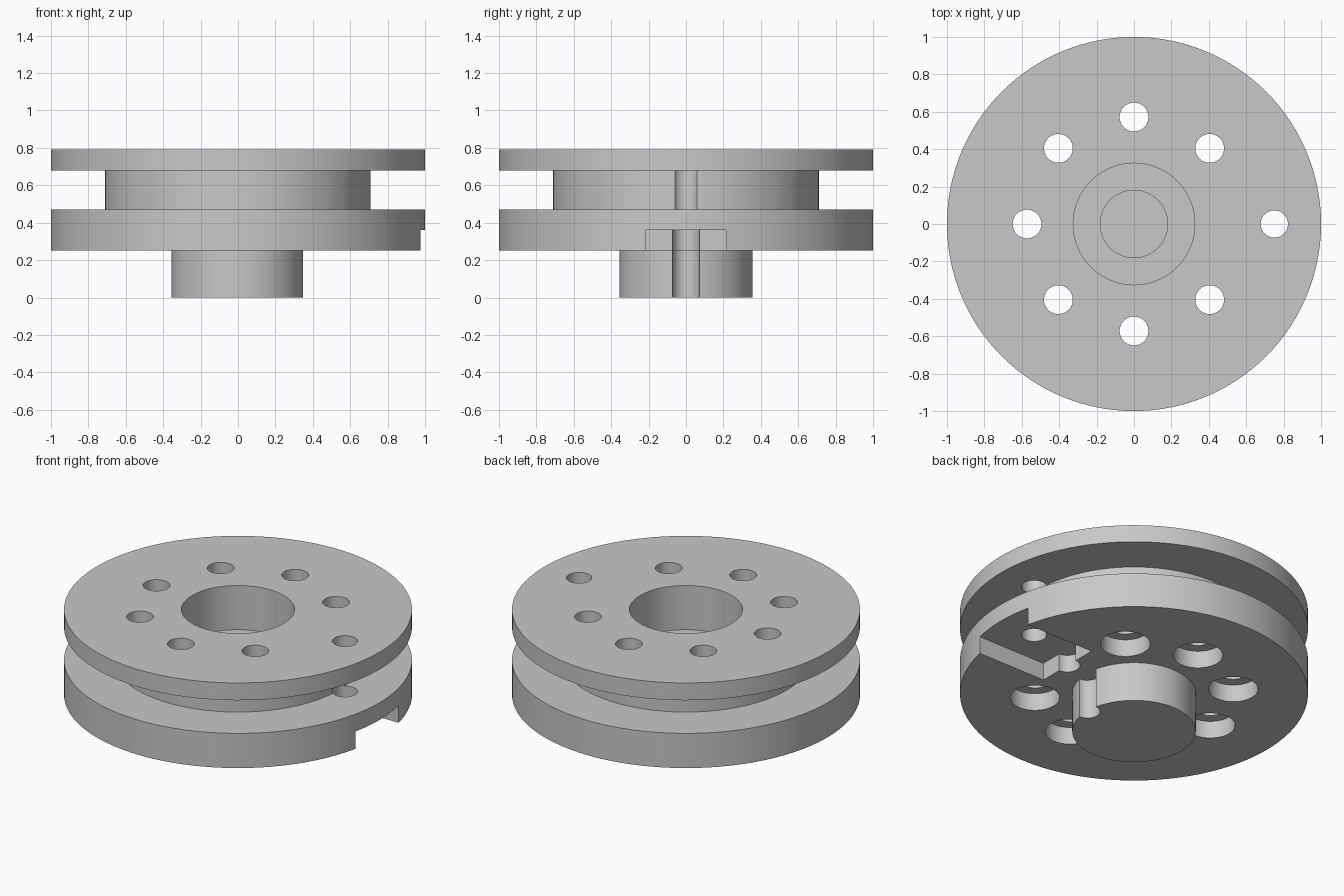
import bpy, bmesh, math
from mathutils import Matrix, Vector

cube = bpy.data.objects.get("Cube")
if cube:
    bpy.data.objects.remove(cube, do_unlink=True)

# One plain grey
grey = bpy.data.materials.new("light_grey")
grey.use_nodes = True
GREY = (0.58, 0.58, 0.58, 1)
grey.diffuse_color = GREY
grey.node_tree.nodes["Principled BSDF"].inputs["Base Color"].default_value = GREY


def add_object(name, bm):
    bmesh.ops.recalc_face_normals(bm, faces=bm.faces[:])
    mesh = bpy.data.meshes.new(name)
    bm.to_mesh(mesh)
    bm.free()
    mesh.materials.append(grey)
    obj = bpy.data.objects.new(name, mesh)
    bpy.context.collection.objects.link(obj)
    return obj


def lathe(name, profile, segments, x=0, y=0):
    """Solid of revolution; the profile starts and ends on the axis."""
    bm = bmesh.new()
    rings = []
    for r, z in profile:
        if r == 0:
            rings.append([bm.verts.new((x, y, z))])
            continue
        angles = [2 * math.pi * i / segments for i in range(segments)]
        rings.append([bm.verts.new((x + r * math.cos(a), y + r * math.sin(a), z)) for a in angles])
    for low, high in zip(rings, rings[1:]):
        if len(low) == 1:
            bm.faces.new(high)
        elif len(high) == 1:
            bm.faces.new(low)
        else:
            for i in range(segments):
                j = (i + 1) % segments
                bm.faces.new((low[i], low[j], high[j], high[i]))
    for ring in rings:
        if len(ring) == 1:
            bm.verts.remove(ring[0])
    return add_object(name, bm)


def pin(name, r, z0, z1, x, y=0):
    return lathe(name, [(0, z0), (r, z0), (r, z1), (0, z1)], 40, x, y)


HUB_R, DRUM_R = 0.355, 0.71
FLANGE_Z, STEP_Z, DRUM_Z, TOP_FLANGE_Z, TOP_Z = 0.25, 0.36, 0.47, 0.68, 0.79

# Grooved wheel with its hub below
wheel = lathe("grooved_wheel", [
    (0, 0), (HUB_R, 0), (HUB_R, FLANGE_Z), (1, FLANGE_Z), (1, DRUM_Z),
    (DRUM_R, DRUM_Z), (DRUM_R, TOP_FLANGE_Z), (1, TOP_FLANGE_Z), (1, TOP_Z), (0, TOP_Z)], 128)

# Stepped blind bore from the top
cutters = [lathe("bore_cutter", [(0, 0.12), (0.18, 0.12), (0.18, 0.51),
                                 (0.325, 0.51), (0.325, 1), (0, 1)], 80)]

# Seven through holes, widened from below
for k in range(1, 8):
    a = k * math.pi / 4
    cutters.append(lathe("hole_cutter", [
        (0, 0.1), (0.143, 0.1), (0.143, STEP_Z), (0.077, STEP_Z), (0.077, 1), (0, 1)],
        40, 0.572 * math.cos(a), 0.572 * math.sin(a)))

# Rim slot on the underside
bm = bmesh.new()
bmesh.ops.create_cube(bm, size=1, matrix=Matrix.LocRotScale(
    Vector((0.85, 0, STEP_Z - 0.1)), None, Vector((0.7, 0.43, 0.2))))
cutters.append(add_object("slot_cutter", bm))

# Outer hole above the slot, and round grooves in the slot wall and hub
cutters.append(pin("outer_hole_cutter", 0.073, 0.1, 1, 0.75))
cutters.append(pin("slot_groove_cutter", 0.073, 0.1, STEP_Z, 0.5))
cutters.append(pin("hub_groove_cutter", 0.073, -0.1, FLANGE_Z, 0.35))

bpy.ops.object.select_all(action="DESELECT")
bpy.context.view_layer.objects.active = wheel
wheel.select_set(True)
for cutter in cutters:
    cutter.hide_render = True
    mod = wheel.modifiers.new(cutter.name, "BOOLEAN")
    mod.operation = "DIFFERENCE"
    mod.solver = "EXACT"
    mod.object = cutter
    bpy.ops.object.modifier_apply(modifier=mod.name)
    bpy.data.objects.remove(cutter, do_unlink=True)

bpy.ops.object.shade_smooth_by_angle(angle=math.radians(30))
